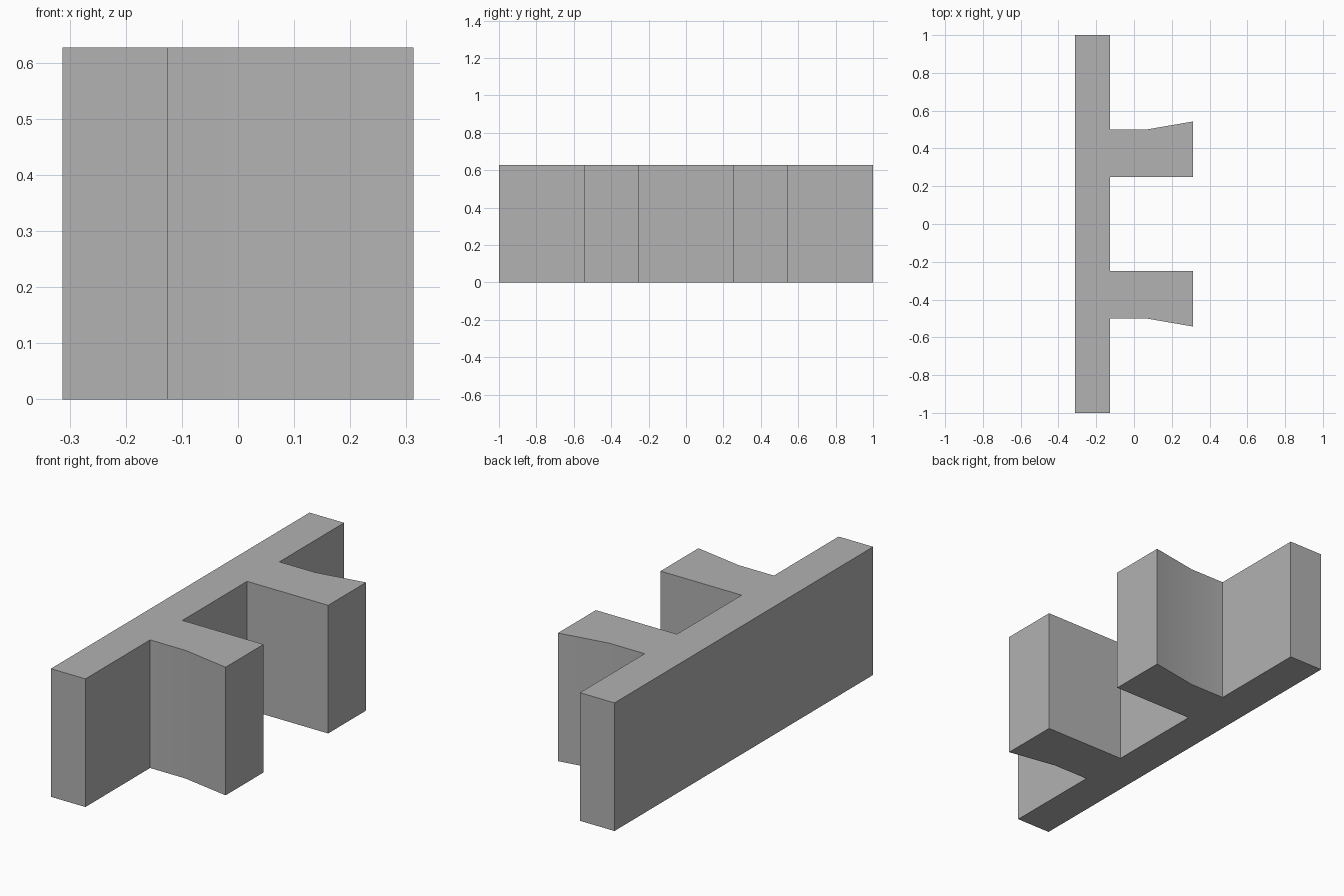
import bpy
import bmesh
import math

HEIGHT = 0.627
BACK, WALL, BEND, TIP = -0.313, -0.126, 0.065, 0.313

cube = bpy.data.objects.get("Cube")
if cube:
    bpy.data.objects.remove(cube, do_unlink=True)

# Plain grey finish
grey = bpy.data.materials.new("plain_grey")
grey.use_nodes = True
colour = (0.445, 0.445, 0.445, 1)
grey.diffuse_color = colour
grey.node_tree.nodes["Principled BSDF"].inputs["Base Color"].default_value = colour

# Half outline: long wall end, flared prong, gap between the prongs
half = [(BACK, 1), (WALL, 1), (WALL, 0.5), (BEND, 0.5),
        (TIP, 0.543), (TIP, 0.25), (WALL, 0.25)]
outline = half + [(x, -y) for x, y in reversed(half)]

# Extrude the full outline into one solid bracket
bm = bmesh.new()
base = bm.faces.new([bm.verts.new((x, y, 0)) for x, y in outline])
top = bmesh.ops.extrude_face_region(bm, geom=[base], use_keep_orig=True)["geom"]
bmesh.ops.translate(bm, vec=(0, 0, HEIGHT),
                    verts=[g for g in top if isinstance(g, bmesh.types.BMVert)])
bmesh.ops.recalc_face_normals(bm, faces=bm.faces)

mesh = bpy.data.meshes.new("two_prong_bracket")
bm.to_mesh(mesh)
bm.free()
mesh.materials.append(grey)

bracket = bpy.data.objects.new("two_prong_bracket", mesh)
bpy.context.collection.objects.link(bracket)

# Soften only the shallow bend of each flare
bpy.ops.object.select_all(action="DESELECT")
bracket.select_set(True)
bpy.context.view_layer.objects.active = bracket
bpy.ops.object.shade_smooth_by_angle(angle=math.radians(30))
